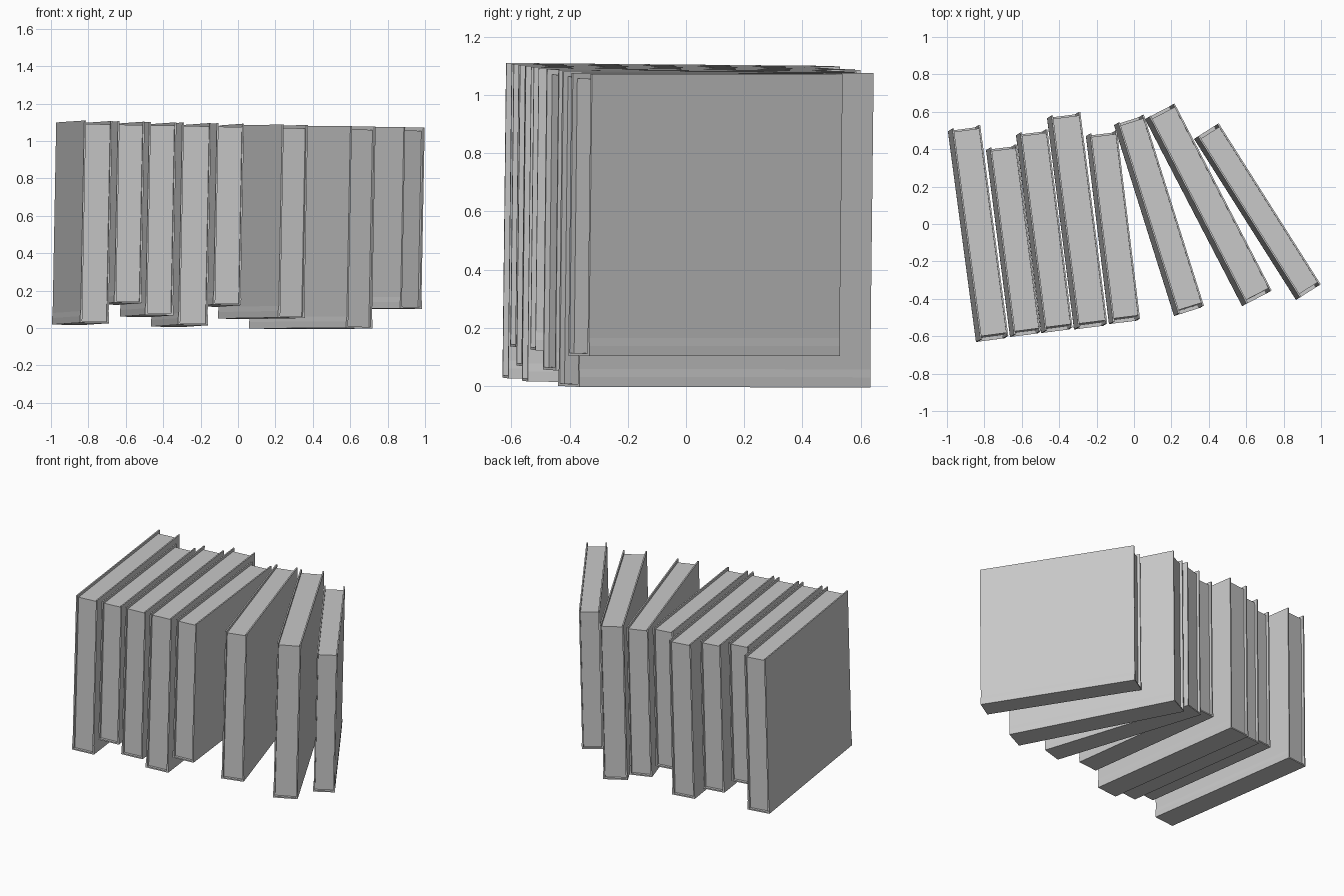
import bpy
import bmesh
from math import atan2, radians, hypot
from mathutils import Matrix, Vector

cube = bpy.data.objects.get("Cube")
if cube:
    bpy.data.objects.remove(cube)

GREY = bpy.data.materials.new("plain_grey")
GREY.use_nodes = True
GREY.diffuse_color = (0.58, 0.58, 0.58, 1)
GREY.node_tree.nodes["Principled BSDF"].inputs["Base Color"].default_value = (0.58, 0.58, 0.58, 1)

BOARD = 0.009     # cover board thickness
RECESS = 0.018    # how far the pages sit inside the cover
BULGE = 0.003     # the spine is slightly wider than the boards
HINGE = (0.035, 0.062)


def extrude_profile(name, profile, y0, y1, matrix):
    """Extrude an x-z outline along y."""
    bm = bmesh.new()
    face = bm.faces.new([bm.verts.new((x, y0, z)) for x, z in profile])
    result = bmesh.ops.extrude_face_region(bm, geom=[face])
    moved = [g for g in result["geom"] if isinstance(g, bmesh.types.BMVert)]
    bmesh.ops.translate(bm, vec=(0, y1 - y0, 0), verts=moved)
    bmesh.ops.recalc_face_normals(bm, faces=bm.faces)
    mesh = bpy.data.meshes.new(name)
    bm.to_mesh(mesh)
    bm.free()
    mesh.materials.append(GREY)
    obj = bpy.data.objects.new(name, mesh)
    bpy.context.collection.objects.link(obj)
    obj.matrix_world = matrix
    return obj


def book(index, front, back, thick, height):
    """A book standing on its spine; front and back are its left bottom corners."""
    length = hypot(back[0] - front[0], back[1] - front[1])
    yaw = atan2(front[0] - back[0], back[1] - front[1])
    # the top edges of the whole row share one slightly tilted plane
    z = 1.087 - 0.0187 * front[0] - 0.0115 * front[1] - height
    tilt = Matrix.Rotation(radians(1.07), 4, 'Y') @ Matrix.Rotation(radians(-0.66), 4, 'X')
    matrix = Matrix.Translation(Vector((*front, z))) @ tilt @ Matrix.Rotation(yaw, 4, 'Z')

    # U-shaped cover: two boards joined by the spine
    low, high = HINGE
    right = thick - BULGE
    cover = [(0, 0), (thick, 0), (thick, low), (right, high), (right, height),
             (right - BOARD, height), (right - BOARD, BOARD),
             (BULGE + BOARD, BOARD), (BULGE + BOARD, height),
             (BULGE, height), (BULGE, high), (0, low)]
    extrude_profile(f"book_cover_{index}", cover, 0, length, matrix)

    # page block, set back at the three open edges
    x0, x1, top = BULGE + BOARD, right - BOARD, height - RECESS
    pages = [(x0, BOARD), (x1, BOARD), (x1, top), (x0, top)]
    extrude_profile(f"book_pages_{index}", pages, RECESS, length - RECESS, matrix)


TALL, MEDIUM, SHORT = 1.081, 1.032, 0.97
BOOKS = [
    ((-0.845, -0.631), (-0.995, 0.497), 0.157, TALL),
    ((-0.663, -0.604), (-0.791, 0.396), 0.150, SHORT),
    ((-0.497, -0.583), (-0.631, 0.476), 0.153, MEDIUM),
    ((-0.321, -0.564), (-0.465, 0.567), 0.162, TALL),
    ((-0.134, -0.535), (-0.257, 0.471), 0.152, SHORT),
    ((0.214, -0.492), (-0.107, 0.529), 0.150, MEDIUM),
    ((0.578, -0.439), (0.059, 0.561), 0.158, TALL),
    ((0.866, -0.406), (0.321, 0.455), 0.138, SHORT),
]
for number, spec in enumerate(BOOKS, 1):
    book(number, *spec)
